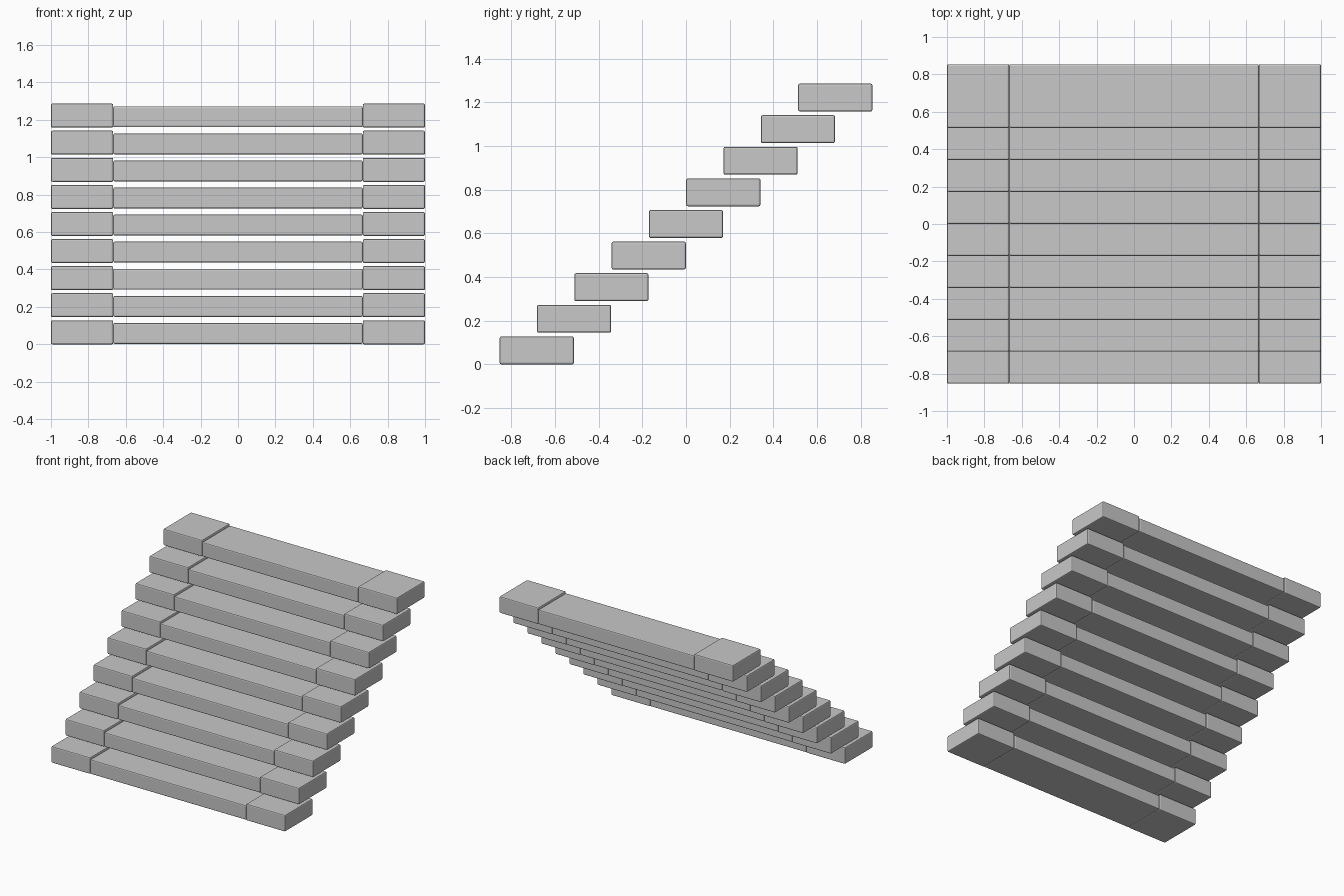
import bpy
import bmesh

cube = bpy.data.objects.get("Cube")
if cube:
    bpy.data.objects.remove(cube, do_unlink=True)

STEPS = 9
RISE = 0.1448
RUN = 0.171
DEPTH = 0.34
HALF = 0.667      # where the tread meets its end blocks

# Single stone colour
stone = bpy.data.materials.new("stone_grey")
stone.use_nodes = True
GREY = (0.58, 0.58, 0.58, 1)
stone.diffuse_color = GREY
stone.node_tree.nodes["Principled BSDF"].inputs["Base Color"].default_value = GREY


def block(name, x0, x1, y0, y1, z0, z1, bevel=0.008):
    """Box between two corners with softened edges."""
    bm = bmesh.new()
    bmesh.ops.create_cube(bm, size=1)
    for v in bm.verts:
        v.co.x = x1 if v.co.x > 0 else x0
        v.co.y = y1 if v.co.y > 0 else y0
        v.co.z = z1 if v.co.z > 0 else z0
    bmesh.ops.bevel(bm, geom=bm.edges[:], offset=bevel, segments=2,
                    profile=0.5, affect='EDGES')
    mesh = bpy.data.meshes.new(name)
    bm.to_mesh(mesh)
    bm.free()
    mesh.materials.append(stone)
    obj = bpy.data.objects.new(name, mesh)
    bpy.context.collection.objects.link(obj)
    return obj


# Each step: a long tread between two slightly taller end blocks
for i in range(STEPS):
    y0 = (i - (STEPS - 1) / 2) * RUN - DEPTH / 2
    y1 = y0 + DEPTH
    z = i * RISE
    block(f"tread_{i + 1}", -HALF, HALF, y0, y1, z + 0.002, z + 0.114)
    block(f"right_end_block_{i + 1}", -1, -HALF, y0, y1, z, z + 0.128)
    block(f"left_end_block_{i + 1}", HALF, 1, y0, y1, z, z + 0.128)
